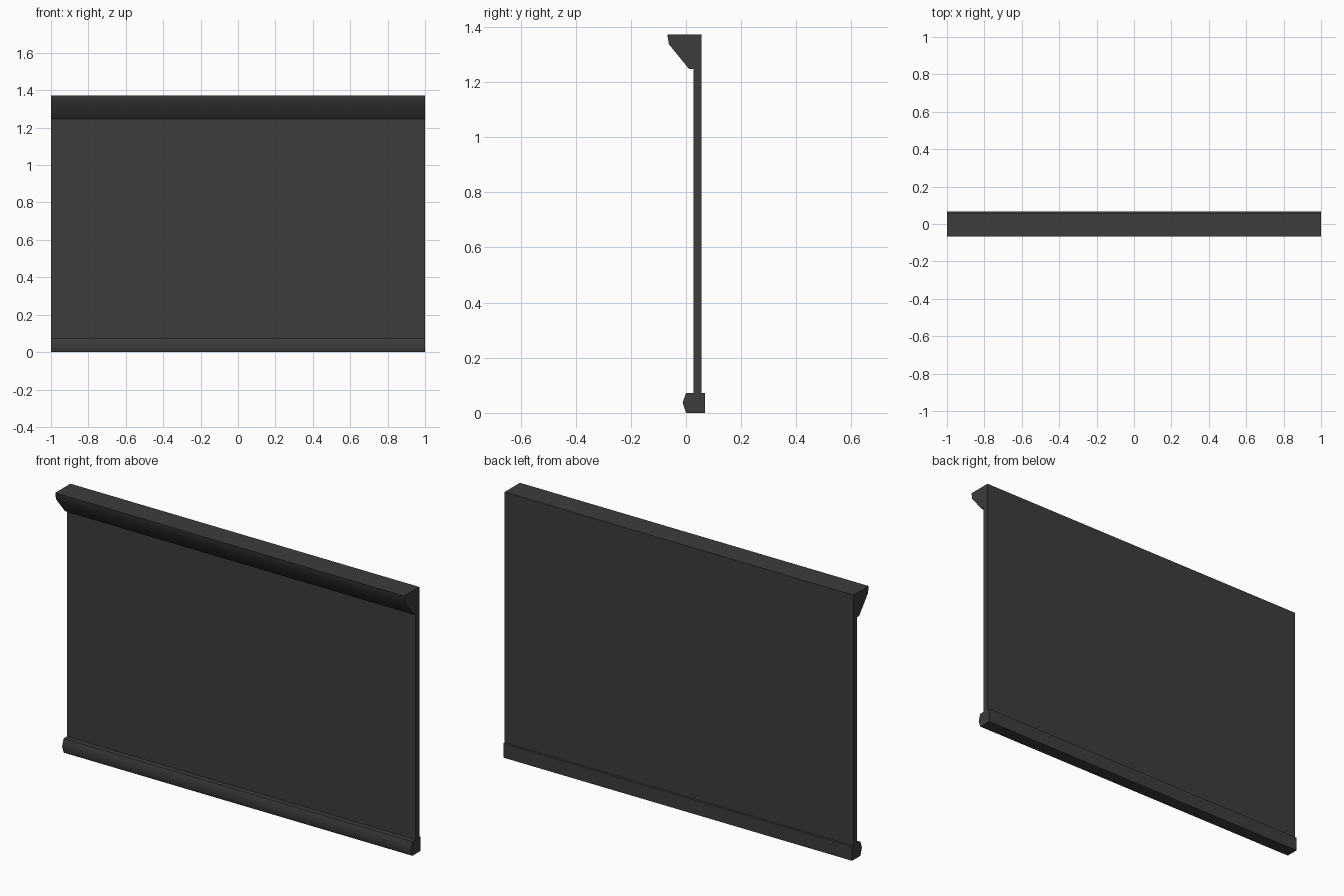
import bpy
import bmesh
import math

cube = bpy.data.objects.get("Cube")
if cube:
    bpy.data.objects.remove(cube, do_unlink=True)

HALF_WIDTH = 1.0

# Single dark finish
charcoal = bpy.data.materials.new("charcoal")
charcoal.use_nodes = True
colour = (0.045, 0.045, 0.045, 1)
charcoal.diffuse_color = colour
charcoal.node_tree.nodes["Principled BSDF"].inputs["Base Color"].default_value = colour


def extrude_profile(name, profile):
    """Sweep a (y, z) outline across the full width."""
    bm = bmesh.new()
    face = bm.faces.new([bm.verts.new((-HALF_WIDTH, y, z)) for y, z in profile])
    result = bmesh.ops.extrude_face_region(bm, geom=[face])
    moved = [v for v in result["geom"] if isinstance(v, bmesh.types.BMVert)]
    bmesh.ops.translate(bm, verts=moved, vec=(2 * HALF_WIDTH, 0, 0))
    bmesh.ops.recalc_face_normals(bm, faces=bm.faces)
    mesh = bpy.data.meshes.new(name)
    bm.to_mesh(mesh)
    bm.free()
    mesh.materials.append(charcoal)
    obj = bpy.data.objects.new(name, mesh)
    bpy.context.collection.objects.link(obj)
    bpy.ops.object.select_all(action="DESELECT")
    obj.select_set(True)
    bpy.context.view_layer.objects.active = obj
    bpy.ops.object.shade_smooth_by_angle(angle=math.radians(40))
    return obj


FRONT, BACK, TOP, BASE_TOP = 0.027, 0.056, 1.372, 0.073

# Flat upright panel
extrude_profile("panel", [(FRONT, BASE_TOP), (BACK, BASE_TOP), (BACK, TOP), (FRONT, TOP)])

# Overhanging top moulding with sloped underside
extrude_profile("top_moulding", [
    (FRONT, TOP), (-0.068, TOP), (-0.062, 1.337), (0.011, 1.247), (FRONT, 1.247)])

# Bottom rail with pointed front
extrude_profile("bottom_rail", [
    (0.0, 0.0), (0.068, 0.0), (0.068, BASE_TOP), (0.0, BASE_TOP), (-0.012, 0.037)])
